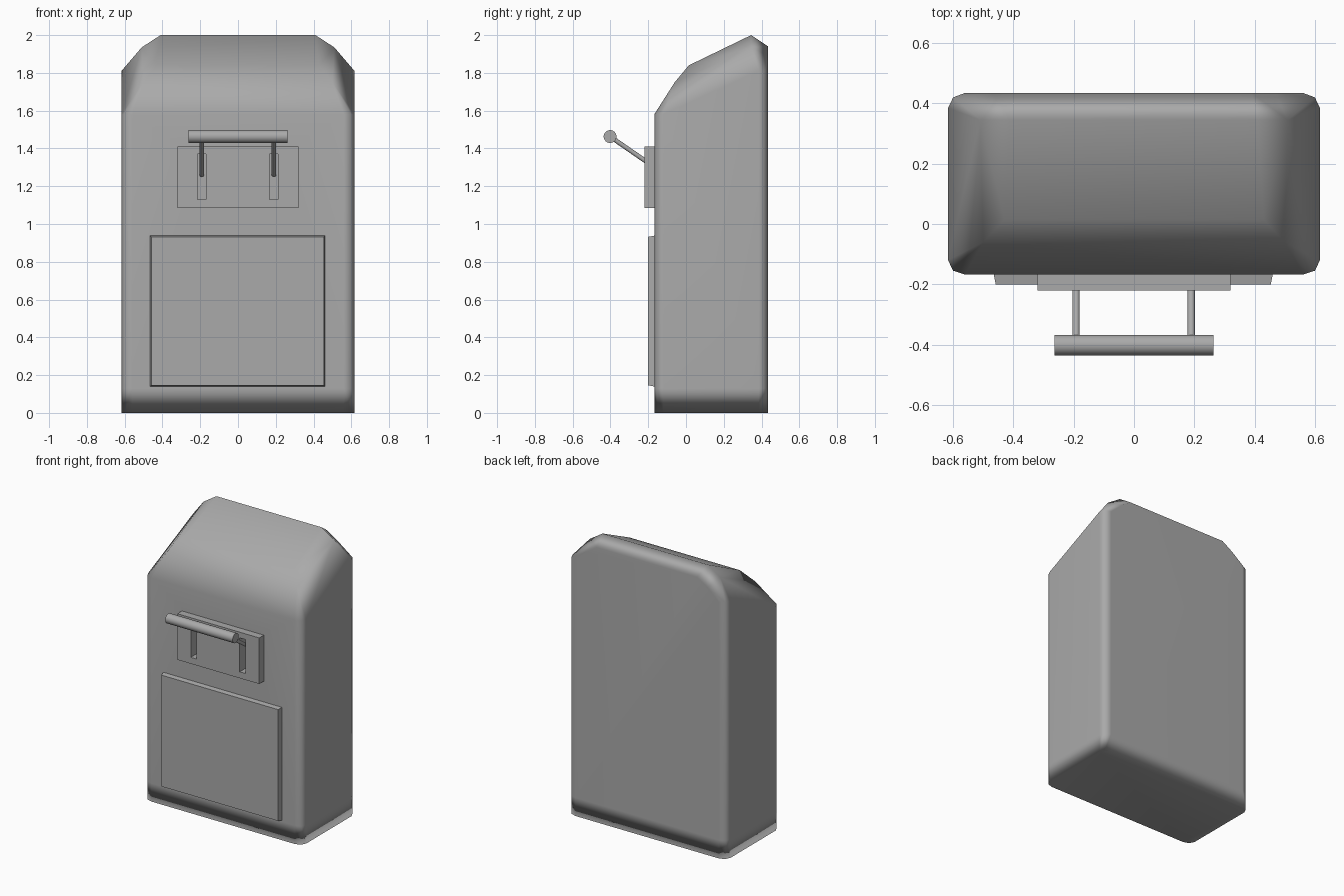
import bpy, bmesh
from mathutils import Vector, Matrix

cube = bpy.data.objects.get("Cube")
if cube:
    bpy.data.objects.remove(cube)

GREY = (0.4, 0.4, 0.4, 1)
grey = bpy.data.materials.new("plain grey")
grey.use_nodes = True
grey.diffuse_color = GREY
grey.node_tree.nodes["Principled BSDF"].inputs["Base Color"].default_value = GREY


def finish(name, bm):
    bmesh.ops.recalc_face_normals(bm, faces=bm.faces)
    mesh = bpy.data.meshes.new(name)
    bm.to_mesh(mesh)
    bm.free()
    mesh.materials.append(grey)
    obj = bpy.data.objects.new(name, mesh)
    bpy.context.collection.objects.link(obj)
    return obj


def activate(obj):
    bpy.ops.object.select_all(action='DESELECT')
    obj.select_set(True)
    bpy.context.view_layer.objects.active = obj


def box(name, x, y, z, taper=0):
    """Box from ranges; taper draws the front face in."""
    bm = bmesh.new()
    bmesh.ops.create_cube(bm, size=1)
    for v in bm.verts:
        sx, sy, sz = (1 if c > 0 else 0 for c in v.co)
        inset = 0 if sy else taper
        v.co = (x[sx] + inset * (1 - 2 * sx), y[sy], z[sz] + inset * (1 - 2 * sz))
    return finish(name, bm)


def rod(name, start, end, radius, sides):
    start, end = Vector(start), Vector(end)
    axis = end - start
    bm = bmesh.new()
    place = Matrix.Translation((start + end) / 2) @ axis.to_track_quat('Z', 'Y').to_matrix().to_4x4()
    bmesh.ops.create_cone(bm, cap_ends=True, segments=sides, radius1=radius,
                          radius2=radius, depth=axis.length, matrix=place)
    obj = finish(name, bm)
    activate(obj)
    bpy.ops.object.shade_smooth_by_angle(angle=0.7)
    return obj


def cut(obj, cutter):
    mod = obj.modifiers.new("slot", 'BOOLEAN')
    mod.object = cutter
    mod.operation = 'DIFFERENCE'
    mod.solver = 'EXACT'
    activate(obj)
    bpy.ops.object.modifier_apply(modifier=mod.name)


# Body: convex shell through mirrored corner points
FRONT, BACK, SIDE = -0.168, 0.435, 0.617
corner_front = [(0.56, FRONT), (0.6, -0.155), (SIDE, -0.12)]
corner_back = [(SIDE, 0.385), (0.6, 0.42), (0.56, BACK)]
points = [(x, y, 0) for x, y in corner_front + corner_back]
points += [(x, y, 1.58) for x, y in corner_front]
points += [(x, y, 1.81) for x, y in corner_back]
points += [
    (0.5, -0.06, 1.75), (0.43, 0.015, 1.84),      # front curve of the roof
    (0.41, 0.345, 2.0), (0.39, BACK, 1.94),       # rear ridge
    (0.51, 0.345, 1.935), (0.47, BACK, 1.89),     # rear hip
]
bm = bmesh.new()
for x, y, z in points:
    for side in (-1, 1):
        bm.verts.new((side * x, y, z))
bmesh.ops.convex_hull(bm, input=bm.verts)
bmesh.ops.dissolve_limit(bm, angle_limit=0.03, verts=bm.verts, edges=bm.edges)
bmesh.ops.bisect_plane(bm, geom=bm.verts[:] + bm.edges[:] + bm.faces[:],
                       plane_co=(0, 0, 0.13), plane_no=(0, 0, 1))
body = finish("body", bm)

# Door and handle plate
box("door_panel", (-0.465, 0.46), (-0.2, FRONT), (0.14, 0.938), taper=0.006)
plate = box("handle_plate", (-0.32, 0.32), (-0.22, FRONT), (1.085, 1.41))

# Slots through plate and body, with a handle arm in each
for name, x in (("right", -0.192), ("left", 0.19)):
    cutter = box("slot_cutter", (x - 0.023, x + 0.023), (-0.3, -0.09), (1.13, 1.37))
    cut(plate, cutter)
    cut(body, cutter)
    bpy.data.objects.remove(cutter)
    rod(name + "_handle_arm", (x, -0.402, 1.463), (x, -0.108, 1.26), 0.012, 16)

rod("handle_bar", (-0.263, -0.402, 1.463), (0.263, -0.402, 1.463), 0.034, 32)

# Soft body shading: front and back run softly into the base, the rest of the
# right-angled edges stay crisp
bm = bmesh.new()
bm.from_mesh(body.data)
for face in bm.faces:
    face.smooth = True
for edge in bm.edges:
    a, b = (v.co for v in edge.verts)
    on_base = max(a.z, b.z) < 0.001
    along_side = abs(a.x - b.x) < 0.001
    if edge.is_manifold and edge.calc_face_angle() > 1.2:
        edge.smooth = on_base and not along_side
bm.to_mesh(body.data)
bm.free()
soft = body.modifiers.new("soft normals", 'WEIGHTED_NORMAL')
soft.keep_sharp = True
